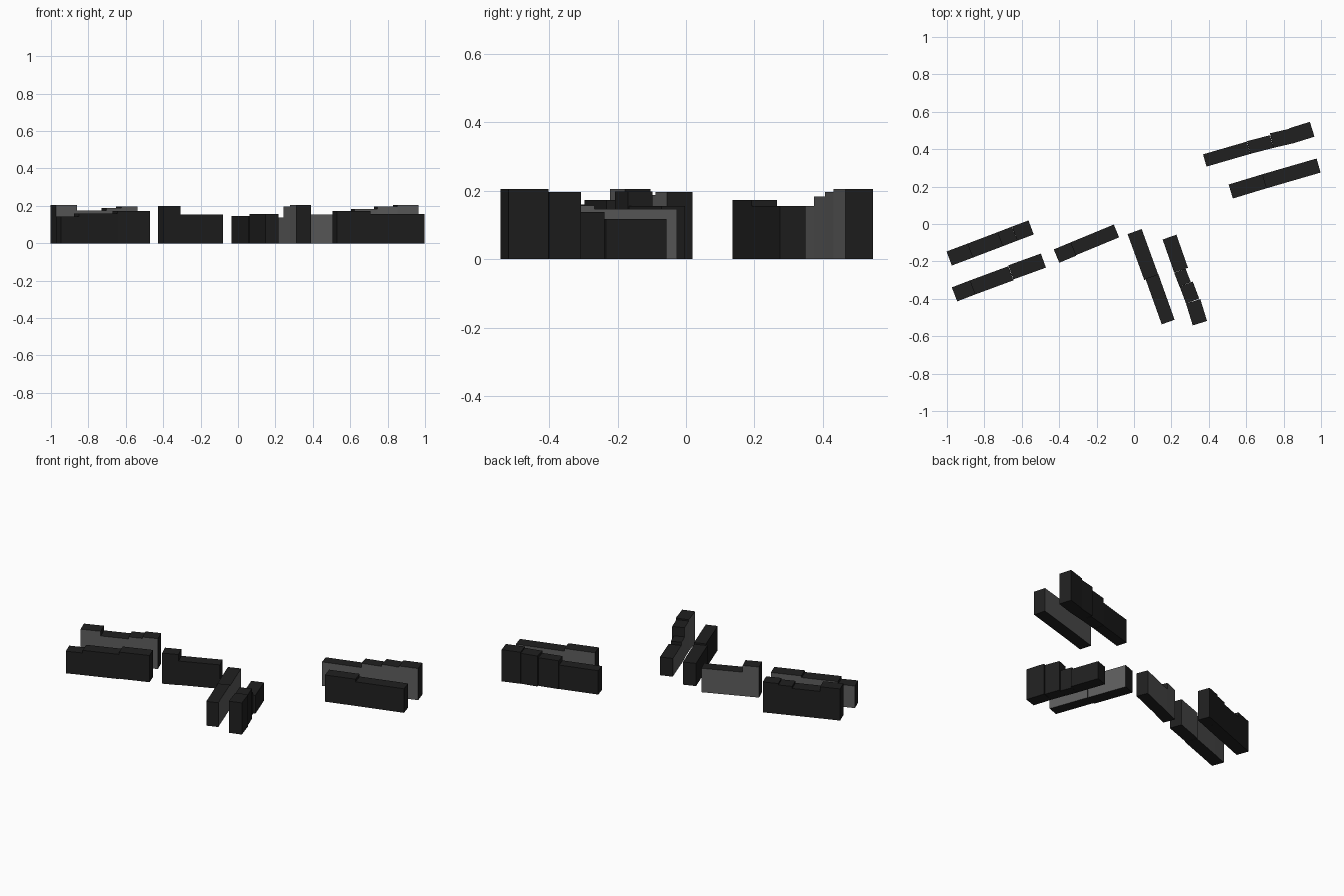
import bpy
from mathutils import Vector

if "Cube" in bpy.data.objects:
    bpy.data.objects.remove(bpy.data.objects["Cube"])


def material(name, v):
    m = bpy.data.materials.new(name)
    m.diffuse_color = (v, v, v, 1)
    m.use_nodes = True
    m.node_tree.nodes["Principled BSDF"].inputs["Base Color"].default_value = m.diffuse_color
    return m


DARK = material("charcoal", 0.014)
GREY = material("facade_grey", 0.11)


def house(name, start, end, height, depth):
    """Box whose grey facade runs start -> end, with the body on the left of that line."""
    a, b = Vector((*start, 0)), Vector((*end, 0))
    d = (b - a).normalized()
    back = Vector((-d.y, d.x, 0)) * depth
    base = [a, b, b + back, a + back]
    up = Vector((0, 0, height))
    faces = [(3, 2, 1, 0), (4, 5, 6, 7)]
    faces += [(i, (i + 1) % 4, (i + 1) % 4 + 4, i + 4) for i in range(4)]
    me = bpy.data.meshes.new(name)
    me.from_pydata(base + [p + up for p in base], [], faces)
    me.materials.append(DARK)
    me.materials.append(GREY)
    me.polygons[2].material_index = 1      # street-facing facade
    ob = bpy.data.objects.new(name, me)
    bpy.context.collection.objects.link(ob)


def terrace(name, points, heights, depths):
    for i, (h, dep) in enumerate(zip(heights, depths)):
        house(f"{name}_house_{i + 1}", points[i], points[i + 1], h, dep)


# west pair of terraces, facades facing each other
terrace("west_back_row",
        [(-.974, -.222), (-.860, -.179), (-.702, -.119), (-.624, -.089), (-.536, -.056)],
        [.205, .175, .188, .197], [.08] * 4)
house("west_front_row_house_1", (-.498, -.158), (-.672, -.221), .173, .08)
terrace("west_front_row_left",
        [(-.672, -.226), (-.878, -.302), (-.974, -.339)], [.160, .143], [.08] * 2)

# short middle terrace, facade to the back
terrace("middle_row", [(-.108, -.003), (-.338, -.098), (-.429, -.136)],
        [.155, .198], [.074, .077])

# south pair of terraces
house("south_left_row_house_1", (.217, -.512), (.130, -.268), .157, .073)
house("south_left_row_house_2", (.130, -.272), (.041, -.027), .147, .08)
terrace("south_right_row_upper", [(.153, -.083), (.215, -.260)], [.118], [.078])
house("south_right_row_link", (.215, -.262), (.243, -.334), .138, .065)
terrace("south_right_row_lower", [(.244, -.334), (.278, -.425), (.314, -.542)],
        [.197, .205], [.075, .08])

# east pair of terraces
terrace("east_back_row",
        [(.388, .307), (.622, .375), (.745, .407), (.853, .432), (.965, .467)],
        [.155, .183, .197, .205], [.068, .07, .08, .083])
terrace("east_front_row", [(.976, .350), (.687, .266), (.506, .211)],
        [.156, .173], [.078] * 2)
